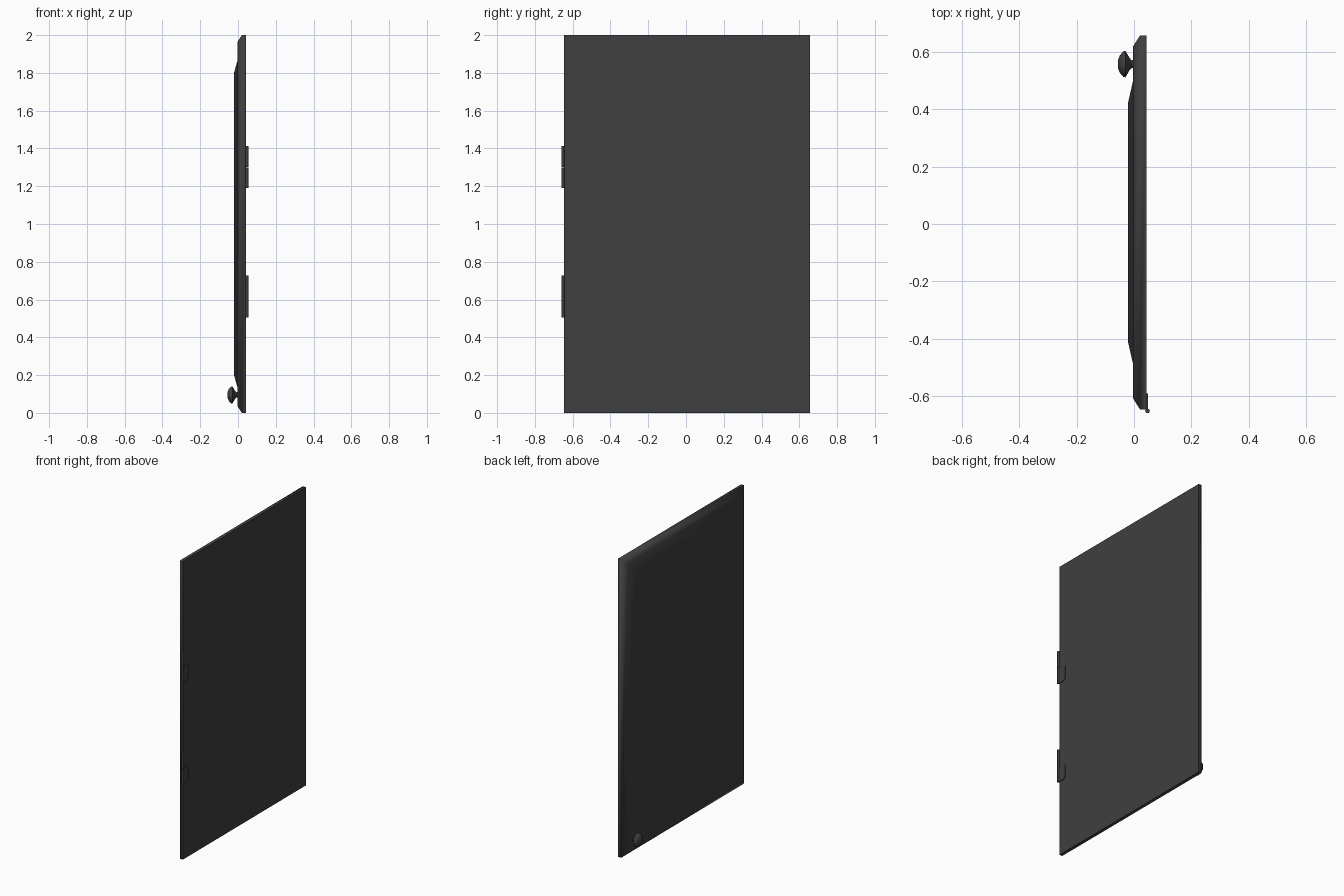
import bpy, bmesh, math
from mathutils import Matrix, Vector

cube = bpy.data.objects.get("Cube")
if cube:
    bpy.data.objects.remove(cube)

mat = bpy.data.materials.new("charcoal")
mat.use_nodes = True
colour = (0.05, 0.05, 0.05, 1)
mat.diffuse_color = colour
mat.node_tree.nodes["Principled BSDF"].inputs["Base Color"].default_value = colour


def finish(bm, name, angle):
    bmesh.ops.recalc_face_normals(bm, faces=bm.faces)
    mesh = bpy.data.meshes.new(name)
    bm.to_mesh(mesh)
    bm.free()
    mesh.materials.append(mat)
    ob = bpy.data.objects.new(name, mesh)
    bpy.context.collection.objects.link(ob)
    bpy.ops.object.select_all(action='DESELECT')
    ob.select_set(True)
    bpy.context.view_layer.objects.active = ob
    bpy.ops.object.shade_smooth_by_angle(angle=math.radians(angle))
    return ob


def loft(bm, rings):
    """Skin a list of closed point rings and cap both ends."""
    loops = [[bm.verts.new(p) for p in ring] for ring in rings]
    for a, b in zip(loops, loops[1:]):
        for i in range(len(a)):
            j = (i + 1) % len(a)
            bm.faces.new((a[i], a[j], b[j], b[i]))
    bm.faces.new(loops[0])
    bm.faces.new(loops[-1])


# Door panel: nested rectangles give the bevelled frame and raised centre
Y0, Y1, Z0, Z1 = -0.646, 0.657, 0.0, 2.0


def rectangle(x, iy, iz):
    return [(x, Y0 + iy, Z0 + iz), (x, Y1 - iy, Z0 + iz),
            (x, Y1 - iy, Z1 - iz), (x, Y0 + iy, Z1 - iz)]


bm = bmesh.new()
loft(bm, [rectangle(*r) for r in (
    (0.043, 0, 0), (0.021, 0, 0), (-0.003, 0.038, 0.035),
    (-0.003, 0.157, 0.135), (-0.021, 0.236, 0.2))])
finish(bm, "door_panel", 60)

# Turned knob, lathed about the x axis
SIDES = 16
bm = bmesh.new()
rings = []
for x, r in ((0.0, 0.016), (-0.008, 0.013), (-0.016, 0.022), (-0.03, 0.046),
             (-0.037, 0.045), (-0.05, 0.029), (-0.055, 0.016)):
    rings.append([(x, 0.557 + r * math.cos(t), 0.095 + r * math.sin(t))
                  for t in (math.tau * i / SIDES for i in range(SIDES))])
loft(bm, rings)
finish(bm, "knob", 60)


# Hinges: two stacked knuckles, the lower one with a leaf on the back face
def knuckle(name, z0, z1, radius):
    bm = bmesh.new()
    bmesh.ops.create_cone(bm, cap_ends=True, segments=12, radius1=radius,
                          radius2=radius, depth=z1 - z0,
                          matrix=Matrix.Translation((0.047, -0.651, (z0 + z1) / 2)))
    finish(bm, name, 40)


def leaf(name, z0, z1):
    bm = bmesh.new()
    c = 0.012
    outline = [(-0.651, z0), (-0.59 - c, z0), (-0.59, z0 + c),
               (-0.59, z1 - c), (-0.59 - c, z1), (-0.651, z1)]
    loft(bm, [[(x, y, z) for y, z in outline] for x in (0.042, 0.048)])
    finish(bm, name, 30)


for label, base in (("lower", 0.506), ("upper", 1.19)):
    mid = base + 0.11
    knuckle(label + "_hinge_bottom_knuckle", base, mid - 0.001, 0.008)
    knuckle(label + "_hinge_top_knuckle", mid + 0.001, base + 0.222, 0.008)
    leaf(label + "_hinge_leaf", base, mid - 0.001)
